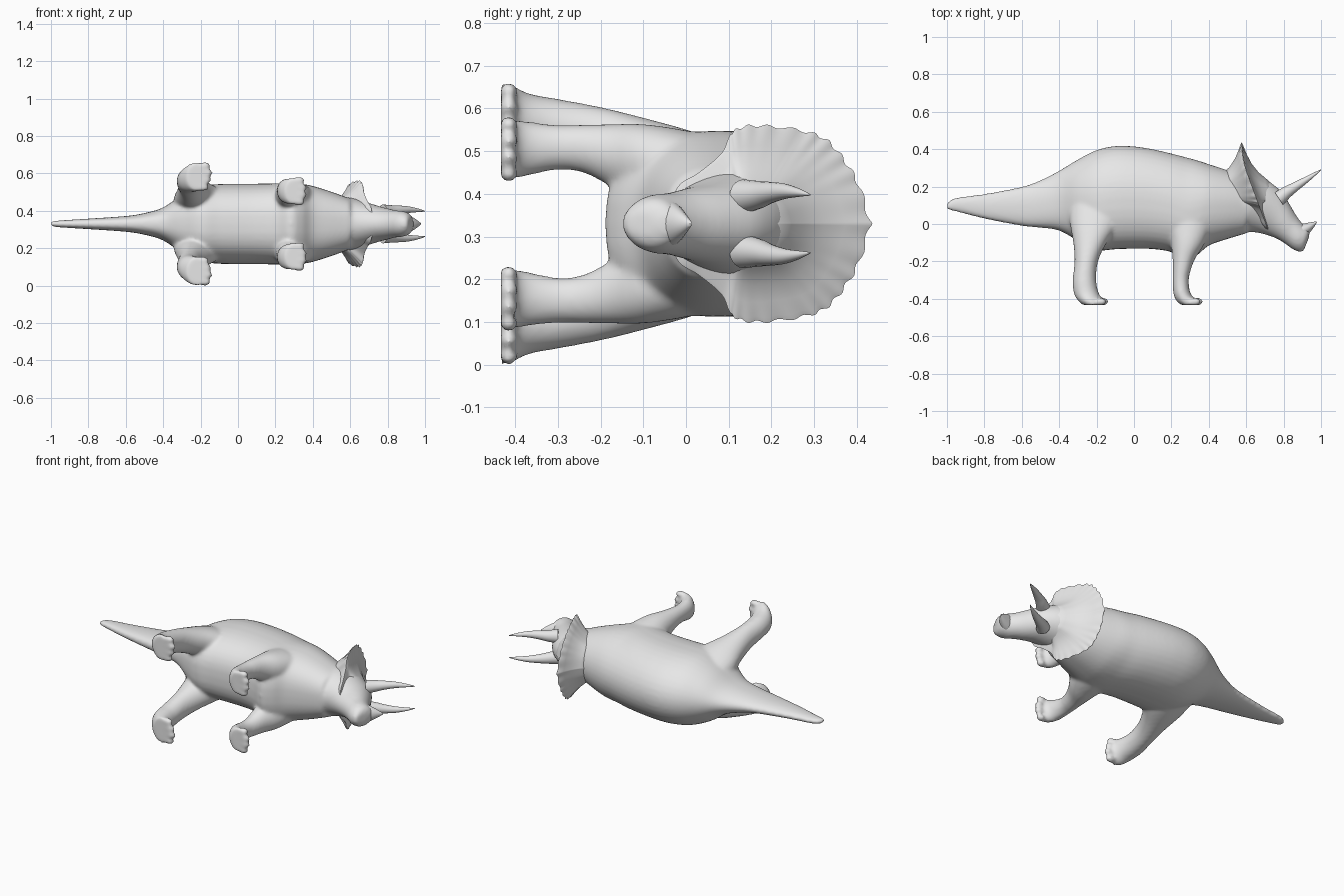
import bpy, bmesh, math
from mathutils import Vector, Matrix

cube = bpy.data.objects.get("Cube")
if cube:
    bpy.data.objects.remove(cube, do_unlink=True)

MID = 0.33  # height of the animal's plane of symmetry (it lies on its side)

hide = bpy.data.materials.new("plain grey")
hide.use_nodes = True
GREY = (0.8, 0.8, 0.8, 1)
hide.diffuse_color = GREY
hide.node_tree.nodes["Principled BSDF"].inputs["Base Color"].default_value = GREY


def spline(rows, n):
    """Smooth interpolation through rows of numbers, n steps per span."""
    out = []
    for i in range(len(rows) - 1):
        p0, p1 = rows[max(i - 1, 0)], rows[i]
        p2, p3 = rows[i + 1], rows[min(i + 2, len(rows) - 1)]
        for k in range(n):
            t = k / n
            out.append([0.5 * (2 * b + (c - a) * t + (2 * a - 5 * b + 4 * c - d) * t * t
                               + (3 * b - a - 3 * c + d) * t ** 3)
                        for a, b, c, d in zip(p0, p1, p2, p3)])
    return out + [list(rows[-1])]


def loft(bm, rings):
    """Skin a list of equal-length closed rings and cap both ends."""
    vs = [[bm.verts.new((x, y, MID + w)) for x, y, w in r] for r in rings]
    n = len(vs[0])
    for a, b in zip(vs, vs[1:]):
        for j in range(n):
            bm.faces.new((a[j], a[(j + 1) % n], b[(j + 1) % n], b[j]))
    bm.faces.new(vs[0])
    bm.faces.new(vs[-1])


def ellipse(c, u, v, n=32, full=1.0):
    """Ring around c; full < 1 squares off the half opposite to u."""
    c, u, v = Vector(c), Vector(u), Vector(v)
    ring = []
    for k in range(n):
        a = 2 * math.pi * k / n
        p, q = math.cos(a), math.sin(a)
        if p < 0:
            p, q = (math.copysign(abs(e) ** full, e) for e in (p, q))
        ring.append(c + u * p + v * q)
    return ring


def finish(bm, name, angle=60):
    bmesh.ops.recalc_face_normals(bm, faces=bm.faces)
    me = bpy.data.meshes.new(name)
    bm.to_mesh(me)
    bm.free()
    me.materials.append(hide)
    ob = bpy.data.objects.new(name, me)
    bpy.context.collection.objects.link(ob)
    bpy.ops.object.select_all(action='DESELECT')
    ob.select_set(True)
    bpy.context.view_layer.objects.active = ob
    bpy.ops.object.shade_smooth_by_angle(angle=math.radians(angle))
    return ob


skin = bmesh.new()

# Tail, trunk and neck: x, back, belly, half width
trunk = [(-1.0, .110, .078, .012), (-.96, .140, .068, .018), (-.8, .162, .028, .028),
         (-.6, .2, -.01, .042), (-.5, .235, -.02, .058), (-.4, .285, -.035, .088),
         (-.3, .345, -.09, .155), (-.2, .395, -.14, .20), (-.1, .417, -.135, .213),
         (0, .415, -.132, .215), (.1, .4, -.134, .215), (.2, .377, -.15, .217),
         (.28, .356, -.19, .218), (.34, .34, -.165, .214), (.4, .32, -.115, .203),
         (.5, .287, -.08, .172), (.6, .25, -.05, .135)]
loft(skin, [ellipse((x, (t + b) / 2, 0), (0, (t - b) / 2, 0), (0, 0, w), 40, .78)
            for x, t, b, w in spline(trunk, 4)])

# Head in slanted sections: top x, top y, bottom x, bottom y, half width
head = [(.5, .25, .5, -.06, .14), (.62, .265, .58, -.045, .14), (.71, .233, .65, -.045, .118),
        (.785, .178, .72, -.062, .095), (.83, .11, .77, -.082, .083), (.868, .045, .81, -.107, .073),
        (.905, -.002, .85, -.136, .069), (.938, -.025, .885, -.150, .056), (.936, -.07, .905, -.148, .03)]
loft(skin, [ellipse(((a + c) / 2, (b + d) / 2, 0), ((a - c) / 2, (b - d) / 2, 0), (0, 0, w), 40)
            for a, b, c, d, w in spline(head, 4)])

# Legs: x, y, sideways position, radius along x, radius sideways
hind = [(-.19, .14, .085, .15, .085), (-.205, .02, .125, .14, .09), (-.235, -.1, .166, .09, .083),
        (-.255, -.2, .2, .063, .074), (-.265, -.3, .226, .063, .067), (-.255, -.37, .237, .067, .069),
        (-.232, -.41, .25, .067, .077), (-.215, -.433, .253, .058, .078)]
fore = [(.28, .1, .115, .11, .08), (.295, 0, .137, .115, .082), (.288, -.1, .146, .092, .088),
        (.268, -.18, .162, .062, .072), (.257, -.24, .176, .049, .057), (.25, -.3, .179, .043, .053),
        (.256, -.37, .176, .046, .064), (.28, -.41, .175, .054, .071), (.305, -.433, .175, .053, .072)]
for side in (1, -1):
    for leg, toe_x in ((hind, -.167), (fore, .345)):
        loft(skin, [ellipse((x, y, side * w), (rx, 0, 0), (0, 0, rw), 24)
                    for x, y, w, rx, rw in spline(leg, 4)])
        # Four blunt toes along the front of the foot
        mid_w = leg[-1][2]
        for k in range(4):
            off = (k - 1.5) * .039
            x = toe_x - abs(k - 1.5) * .012 + (.008 if leg is hind and k > 1 else 0)
            m = Matrix.Translation((x, -.415, MID + side * (mid_w + off))) \
                @ Matrix.Diagonal((.032, .022, .0195, 1))
            bmesh.ops.create_uvsphere(skin, u_segments=14, v_segments=10, radius=1, matrix=m)

body = finish(skin, "body_head_and_legs")
fuse = body.modifiers.new("fuse", 'REMESH')
fuse.mode = 'VOXEL'
fuse.voxel_size = 0.009
fuse.use_smooth_shade = True
soften = body.modifiers.new("soften", 'SMOOTH')
soften.factor = 0.5
soften.iterations = 12

# Neck frill: half outline as sideways, up
outline = [(0, .432), (.09, .405), (.15, .37), (.195, .33), (.216, .28), (.228, .2), (.228, .14),
           (.21, .105), (.165, .083), (.12, .03), (.085, -.02), (0, -.05)]
STEP, CY = 12, .14
half = spline(outline, STEP)
right = [(w, y, i / STEP) for i, (w, y) in enumerate(half)]
rim = right + [(-w, y, u) for w, y, u in right[-2:0:-1]]


def frill_ring(x, s, wave):
    """One scaled copy of the rim, leaning forward towards its lower edge."""
    ring = []
    for w, y, u in rim:
        k = s
        if u < 7:
            k *= 1 + wave * math.cos(2 * math.pi * 1.36 * u)
        drop = .43 - y
        lean = 1.15 * drop ** 2 if drop < .16 else .029 + .37 * (drop - .16)
        ring.append((x + lean * s, CY + (y - CY) * k, w * k))
    return ring


bm = bmesh.new()
loft(bm, [frill_ring(*r) for r in ((.46, .42, 0), (.51, .56, 0), (.54, .72, 0), (.558, .86, .003),
                                   (.569, .97, .012), (.576, 1, .015), (.584, .95, .009),
                                   (.602, .80, .002), (.628, .63, 0), (.665, .47, 0),
                                   (.70, .37, 0), (.74, .25, 0))])
finish(bm, "neck_frill", 80)

# Brow horns: x, y, sideways position, radius
horn = [(.775, .135, .064, .040), (.82, .172, .068, .032), (.86, .198, .073, .025),
        (.91, .23, .076, .018), (.96, .263, .073, .010), (.999, .29, .068, .002)]
for side, label in ((1, "left"), (-1, "right")):
    bm = bmesh.new()
    loft(bm, [ellipse((x, y, side * w), (-.55 * r, .83 * r, 0), (0, 0, r), 20)
              for x, y, w, r in spline(horn, 5)])
    finish(bm, "brow_horn_" + label)

# Nose horn, broad and pointing forward: x, y, half height, half width
nose = [(.865, -.05, .05, .058), (.905, -.032, .036, .05), (.945, -.01, .02, .028),
        (.977, .012, .003, .004)]
bm = bmesh.new()
loft(bm, [ellipse((x, y, 0), (-.5 * h, .87 * h, 0), (0, 0, w), 20)
          for x, y, h, w in spline(nose, 4)])
finish(bm, "nose_horn")
